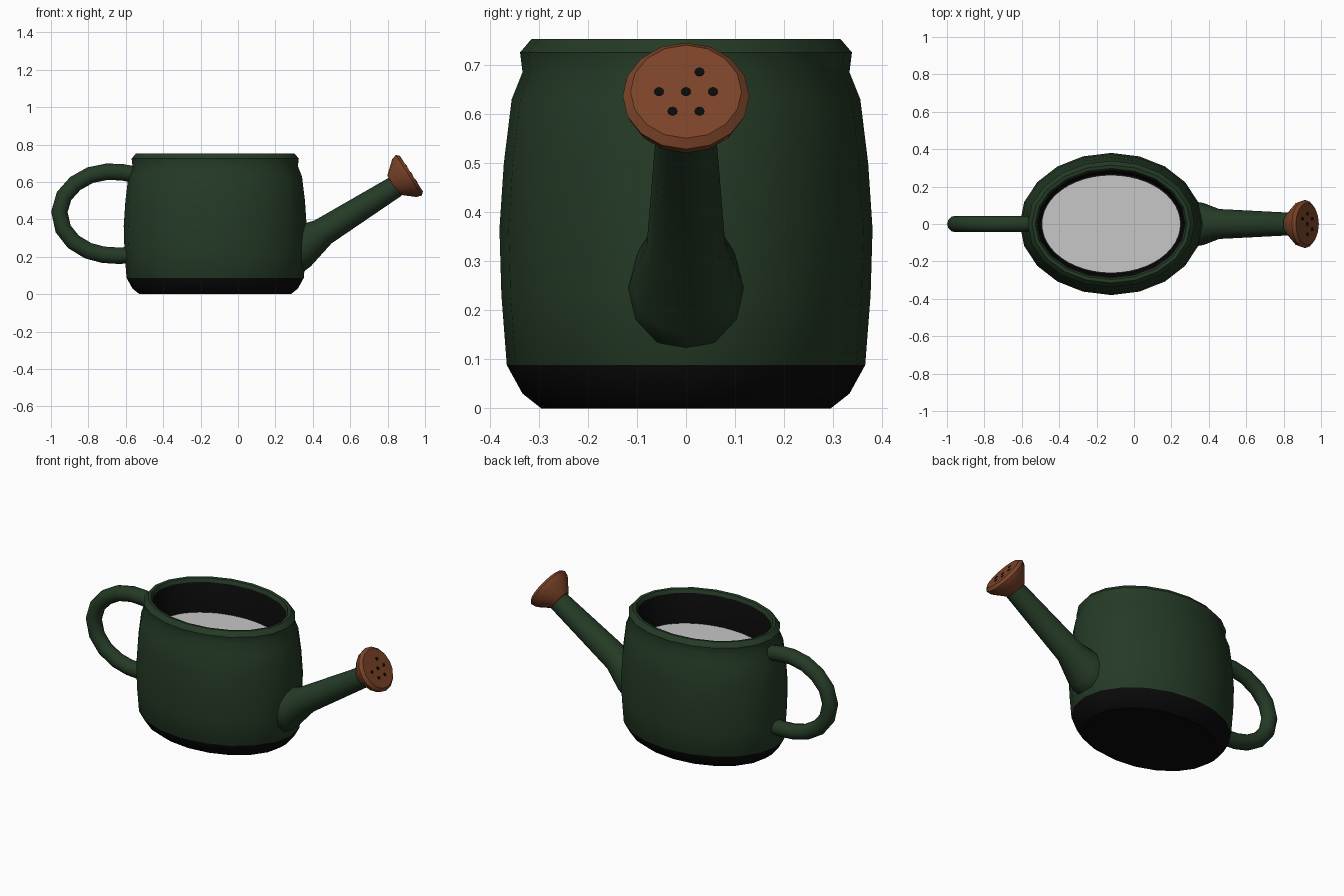
import bpy
import math
from mathutils import Vector

cube = bpy.data.objects.get("Cube")
if cube:
    bpy.data.objects.remove(cube, do_unlink=True)


def make_material(name, color):
    mat = bpy.data.materials.new(name)
    mat.use_nodes = True
    mat.diffuse_color = (*color, 1)
    bsdf = mat.node_tree.nodes["Principled BSDF"]
    bsdf.inputs["Base Color"].default_value = (*color, 1)
    bsdf.inputs["Roughness"].default_value = 0.7
    return mat


green = make_material("dark green", (0.018, 0.043, 0.019))
black = make_material("black", (0.003, 0.003, 0.003))
brown = make_material("copper brown", (0.2, 0.057, 0.022))
grey = make_material("water grey", (0.57, 0.57, 0.57))


def ellipse(center, u, v, sides):
    """Ring of points around center spanned by half axes u and v."""
    steps = [2 * math.pi * i / sides for i in range(sides)]
    return [Vector(center) + Vector(u) * math.cos(a) + Vector(v) * math.sin(a) for a in steps]


def smooth(obj, angle):
    bpy.ops.object.select_all(action="DESELECT")
    obj.select_set(True)
    bpy.context.view_layer.objects.active = obj
    bpy.ops.object.shade_smooth_by_angle(angle=math.radians(angle))


def loft(name, rings, mats, angle=35):
    """Skin a list of equal rings and cap both ends."""
    n = len(rings[0])
    faces = [tuple(reversed(range(n)))]
    for r in range(len(rings) - 1):
        for i in range(n):
            j = (i + 1) % n
            faces.append((r * n + i, r * n + j, (r + 1) * n + j, (r + 1) * n + i))
    last = (len(rings) - 1) * n
    faces.append(tuple(range(last, last + n)))
    mesh = bpy.data.meshes.new(name)
    mesh.from_pydata([p for ring in rings for p in ring], [], faces)
    for m in mats:
        mesh.materials.append(m)
    obj = bpy.data.objects.new(name, mesh)
    bpy.context.collection.objects.link(obj)
    smooth(obj, angle)
    return obj


# Oval body: half depth and height, up the outside and down into the opening
BODY_X, STRETCH = -0.122, 0.109


def body_ring(depth, z, sides=20):
    return ellipse((BODY_X, 0, z), (depth + STRETCH, 0, 0), (0, depth, 0), sides)


profile = [(0.295, 0), (0.333, 0.03), (0.365, 0.088), (0.376, 0.23), (0.38, 0.365),
           (0.371, 0.5), (0.355, 0.63), (0.333, 0.685), (0.338, 0.725),
           (0.315, 0.752), (0.297, 0.75), (0.287, 0.73), (0.272, 0.55)]
body = loft("body", [body_ring(d, z) for d, z in profile], [green, black])

# Black base band, underside and inner wall
for face in body.data.polygons:
    inner = face.index > 20 * (len(profile) - 2)
    if face.center.z < 0.085 or inner:
        face.material_index = 1

# Water surface
loft("water", [body_ring(0.262, 0.552, 48), body_ring(0.262, 0.56, 48)], [grey])

# Spout: lower point, upper point (x, z) and half width of each section
sections = [((0.30, 0.117), (0.29, 0.36), 0.12),
            ((0.347, 0.118), (0.325, 0.37), 0.118),
            ((0.39, 0.15), (0.355, 0.378), 0.112),
            ((0.50, 0.272), (0.41, 0.395), 0.08),
            ((0.875, 0.527), (0.81, 0.625), 0.06)]
rings = []
for low, high, width in sections:
    a, b = Vector((low[0], 0, low[1])), Vector((high[0], 0, high[1]))
    rings.append(ellipse((a + b) / 2, (0, width, 0), (b - a) / 2, 12))
loft("spout", rings, [green], 45)

# Sprinkler rose, flaring along the spout axis
axis = Vector((0.84, 0, 0.543)).normalized()
side = Vector((0, 1, 0))
up = axis.cross(side)
face_center = Vector((0.927, 0, 0.645))
rose = [(-0.115, 0.06), (-0.045, 0.12), (-0.016, 0.129), (0, 0.113)]
loft("rose", [ellipse(face_center + axis * t, side * r, up * r, 16) for t, r in rose], [brown], 40)

# Spray holes: one in the middle and five around it
spots = [(0, 0)] + [(0.055, math.radians(60 * k)) for k in (0, 1, 3, 4, 5)]
for k, (r, a) in enumerate(spots):
    c = face_center + side * r * math.cos(a) + up * r * math.sin(a)
    plate = [ellipse(c + axis * t, side * 0.01, up * 0.01, 12) for t in (-0.002, 0.002)]
    loft(f"spray_hole_{k + 1}", plate, [black])

# Handle: round tube along a loop
path = [(-0.55, 0.64), (-0.62, 0.652), (-0.70, 0.655), (-0.79, 0.637), (-0.87, 0.592),
        (-0.93, 0.525), (-0.955, 0.44), (-0.935, 0.35), (-0.88, 0.28), (-0.80, 0.232),
        (-0.72, 0.211), (-0.64, 0.206), (-0.55, 0.21)]
points = [Vector((x, 0, z)) for x, z in path]
rings = []
for i, p in enumerate(points):
    tangent = (points[min(i + 1, len(points) - 1)] - points[max(i - 1, 0)]).normalized()
    rings.append(ellipse(p, side * 0.044, tangent.cross(side) * 0.044, 12))
loft("handle", rings, [green], 45)
